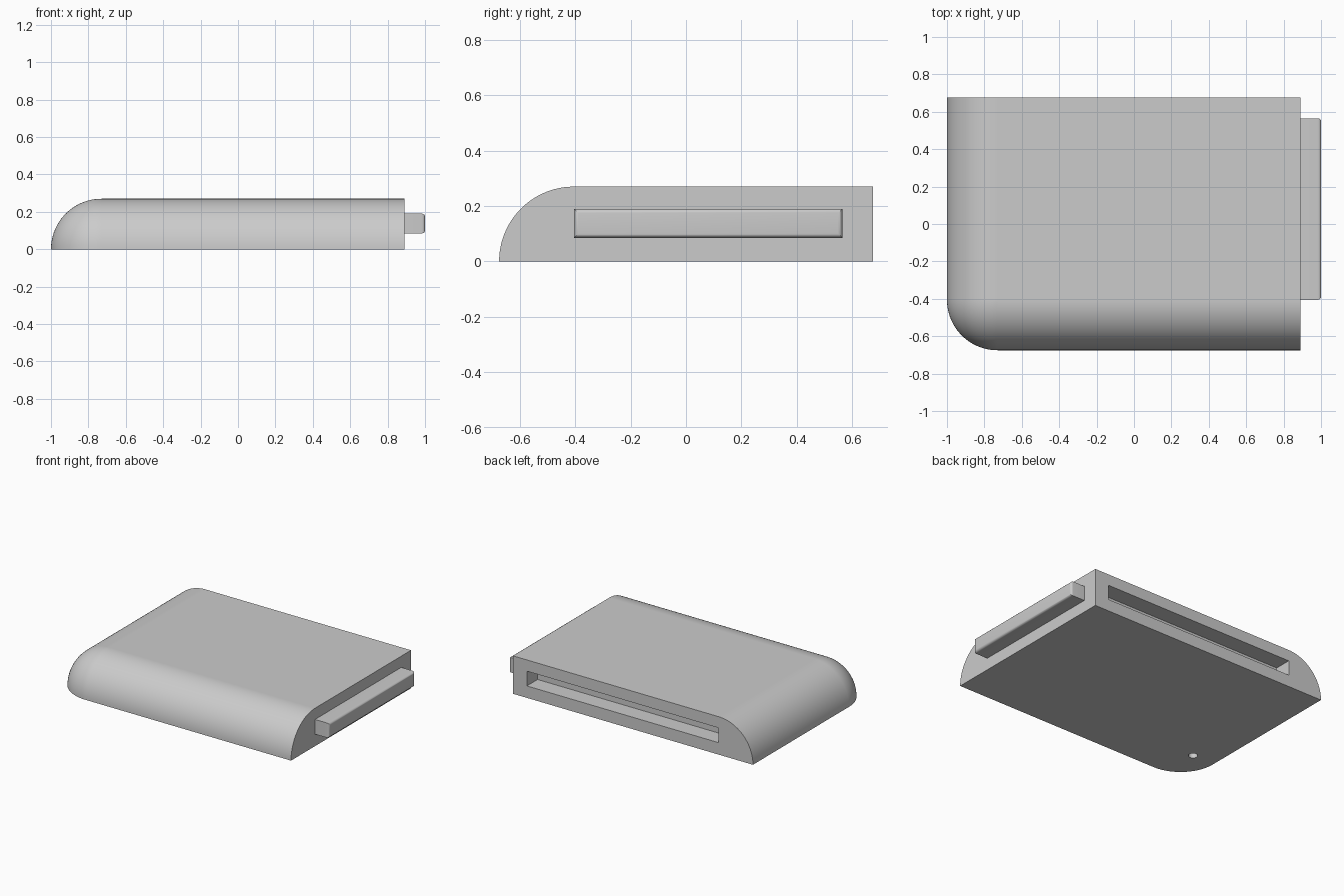
import bpy, bmesh
from math import pi, sin, cos, radians
from mathutils import Vector

if "Cube" in bpy.data.objects:
    bpy.data.objects.remove(bpy.data.objects["Cube"])

LEFT, RIGHT, HALF_Y, R = -1.0, 0.89, 0.675, 0.27
STEPS = 24
SLOT_Z, SLOT_H = 0.1375, 0.105

grey = bpy.data.materials.new("light grey")
grey.use_nodes = True
grey.diffuse_color = (0.6, 0.6, 0.6, 1)
grey.node_tree.nodes["Principled BSDF"].inputs["Base Color"].default_value = (0.6, 0.6, 0.6, 1)


def make_object(name, bm):
    bmesh.ops.recalc_face_normals(bm, faces=bm.faces)
    mesh = bpy.data.meshes.new(name)
    bm.to_mesh(mesh)
    bm.free()
    mesh.materials.append(grey)
    obj = bpy.data.objects.new(name, mesh)
    bpy.context.collection.objects.link(obj)
    return obj


def box(name, low, high):
    low, high = Vector(low), Vector(high)
    bm = bmesh.new()
    bmesh.ops.create_cube(bm, size=1)
    bmesh.ops.scale(bm, vec=high - low, verts=bm.verts)
    bmesh.ops.translate(bm, vec=(low + high) / 2, verts=bm.verts)
    return make_object(name, bm)


def activate(obj):
    bpy.ops.object.select_all(action='DESELECT')
    obj.select_set(True)
    bpy.context.view_layer.objects.active = obj


def smooth(obj):
    activate(obj)
    bpy.ops.object.shade_smooth_by_angle(angle=radians(30))


# Body: a quarter-round edge swept along the front, round the corner and up the side
corner = Vector((LEFT + R, R - HALF_Y, 0))
path = [(Vector((RIGHT, corner.y, 0)), -pi / 2)]
path += [(corner, -pi / 2 - pi / 2 * i / STEPS) for i in range(STEPS + 1)]
path += [(Vector((corner.x, HALF_Y, 0)), -pi)]

bm = bmesh.new()
rings = []
for pivot, turn in path:
    ring = []
    for j in range(STEPS + 1):
        a = pi / 2 * j / STEPS
        offset = Vector((cos(turn) * cos(a), sin(turn) * cos(a), sin(a))) * R
        ring.append(bm.verts.new(pivot + offset))
    rings.append(ring)
for r1, r2 in zip(rings, rings[1:]):
    for j in range(STEPS):
        bm.faces.new((r1[j], r1[j + 1], r2[j + 1], r2[j]))
back_top = bm.verts.new((RIGHT, HALF_Y, R))
back_low = bm.verts.new((RIGHT, HALF_Y, 0))
bm.faces.new((rings[0][-1], rings[1][-1], rings[-1][-1], back_top))
bm.faces.new([ring[0] for ring in rings] + [back_low])
bm.faces.new(rings[0] + [back_top, back_low])
bm.faces.new(rings[-1] + [back_top, back_low])
bmesh.ops.remove_doubles(bm, verts=bm.verts, dist=0.0001)
body = make_object("body", bm)

# Slot in the back and blind pin hole in the underside
slot = box("slot_cutter", (corner.x, HALF_Y - 0.12, SLOT_Z - SLOT_H / 2),
           (RIGHT - 0.11, HALF_Y + 0.1, SLOT_Z + SLOT_H / 2))
bm = bmesh.new()
bmesh.ops.create_cone(bm, cap_ends=True, segments=32, radius1=0.03, radius2=0.03, depth=0.2)
bmesh.ops.translate(bm, vec=(-0.83, -0.4, 0), verts=bm.verts)
pin_hole = make_object("pin_hole_cutter", bm)

activate(body)
for cutter in (slot, pin_hole):
    cutter.hide_render = True
    cut = body.modifiers.new("cut", 'BOOLEAN')
    cut.operation = 'DIFFERENCE'
    cut.solver = 'EXACT'
    cut.object = cutter
    bpy.ops.object.modifier_apply(modifier=cut.name)
    bpy.data.objects.remove(cutter)
smooth(body)
weighted = body.modifiers.new("even shading", 'WEIGHTED_NORMAL')
weighted.keep_sharp = True

# Connector tab with rounded outer rim
tab = box("connector_tab", (RIGHT, corner.y, SLOT_Z - SLOT_H / 2),
          (1.0, HALF_Y - 0.11, SLOT_Z + SLOT_H / 2))
bm = bmesh.new()
bm.from_mesh(tab.data)
rim = [e for e in bm.edges if all(v.co.x > 0.99 for v in e.verts)]
bmesh.ops.bevel(bm, geom=rim, offset=0.016, segments=5, profile=0.5, affect='EDGES')
bm.to_mesh(tab.data)
bm.free()
smooth(tab)
